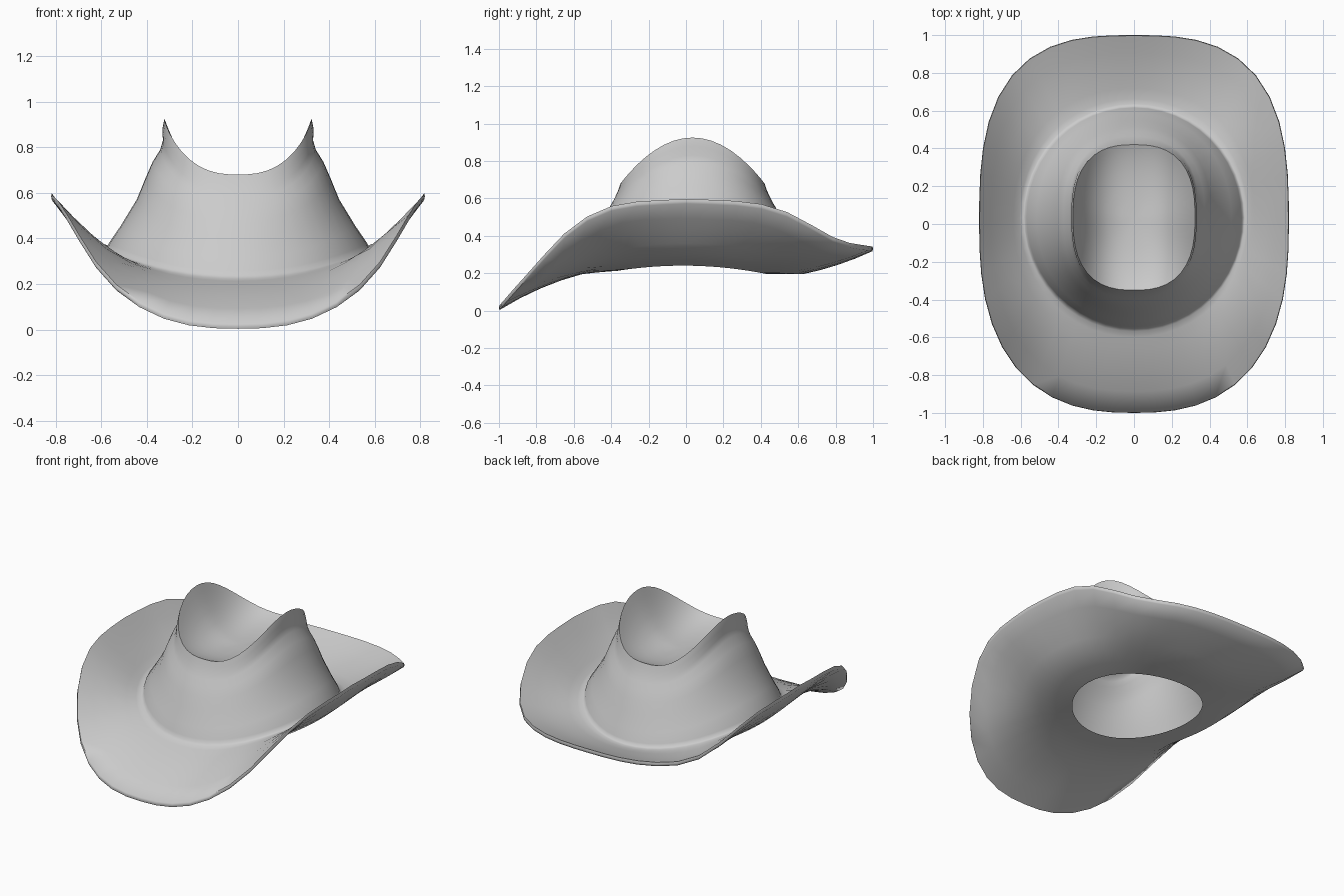
import bpy, bmesh, math

if "Cube" in bpy.data.objects:
    bpy.data.objects.remove(bpy.data.objects["Cube"])

SEG = 48


def lookup(table, v):
    """Linear interpolation through a few profile points."""
    for (a, p), (b, q) in zip(table, table[1:]):
        if v <= b:
            return p + (q - p) * max(0, (v - a) / (b - a))
    return table[-1][1]


def ring(rx, ry, cy, n, height, n_front=None):
    """Superelliptic loop; height(cos, sin, y) gives z."""
    pts = []
    for i in range(SEG):
        t = 2 * math.pi * i / SEG
        c, s = math.cos(t), math.sin(t)
        m = n_front if n_front and s < 0 else n
        k = (abs(c) ** m + abs(s) ** m) ** (-1 / m)
        x, y = rx * c * k, cy + ry * s * k
        pts.append((x, y, height(c * k, s * k, y)))
    return pts


def mix(r1, r2, f, g=None, lift=None):
    """Blend two loops: f in plan, g in height, plus a per-point lift."""
    out = []
    for i, (p, q) in enumerate(zip(r1, r2)):
        ff = f(i) if callable(f) else f
        gg = ff if g is None else g
        dz = lift(i) if lift else 0
        out.append((p[0] + (q[0] - p[0]) * ff, p[1] + (q[1] - p[1]) * ff,
                    p[2] + (q[2] - p[2]) * gg + dz))
    return out


def drop(r, dz):
    return [(x, y, z - dz) for x, y, z in r]


def side(i):
    return math.cos(2 * math.pi * i / SEG) ** 2


def front(i):
    return -math.sin(2 * math.pi * i / SEG)


# key loops: brim edge, crown base, crown rim, head opening
EDGE = [(-1, .025), (-.9, .14), (-.8, .25), (-.7, .365), (-.6, .46), (-.45, .55),
        (-.25, .585), (0, .597), (.25, .588), (.4, .57), (.5, .545), (.6, .50),
        (.7, .44), (.8, .385), (.88, .36), (1, .342)]
edge = ring(.817, .997, 0, 2.9, lambda c, s, y: lookup(EDGE, y), 2.55)
lip = drop(ring(.82, 1.0, 0, 2.9, lambda c, s, y: lookup(EDGE, y), 2.55), .012)
base = ring(.58, .59, .035, 2, lambda c, s, y: .225 + .11 * c * c)
rim = ring(.323, .385, .035, 2.6, lambda c, s, y: .68 + .245 * max(0, 1 - s * s))
hole = ring(.375, .395, .03, 2, lambda c, s, y: .205 + .035 * c * c - .008 * s)


def bow(f):
    """Slight arch of the brim front, slight sag of its sides."""
    a = .08 * f * (1 - f)
    return lambda i: a * (front(i) if front(i) > 0 else .6 * front(i)) - .8 * a * side(i)


loops = []
# underside of the brim, from opening to edge
under_edge = drop(edge, .025)
under_base = drop(base, .03)
loops += [hole, mix(hole, under_base, .5, .42), under_base]
loops += [mix(under_base, under_edge, f, None, bow(f)) for f in (.25, .5, .75)]
loops += [under_edge, lip, edge]
# top of the brim, back in to the crown
loops += [mix(base, edge, f, None, bow(f)) for f in (.75, .5, .25, .1)]
loops.append(drop(mix(base, edge, .03), -.004))
# crown wall, pinched below the side peaks: height, plan at sides, plan at front
WALL = [(.025, .01, .01), (.07, .045, .045), (.2, .25, .18), (.4, .53, .37), (.55, .67, .52),
        (.68, .80, .66), (.77, .93, .78), (.84, .975, .86), (.92, .965, .94), (1, 1, 1)]


def wall(low, high, rows):
    return [mix(low, high, lambda i: ff + (fs - ff) * side(i), h) for h, fs, ff in rows]


loops += wall(base, rim, WALL)
# crease sunk into the crown top
centre = [(0, .035, .63)] * SEG
DENT = (.94, .87, .77, .62, .42, .2)
loops += [mix(centre, rim, f, f ** 3) for f in DENT]

# hollow inside: thin shell following the crown wall and the crease
axis = [(0, .035, 0)] * SEG
inner_base = mix(base, axis, .035, 0)
inner_rim = drop(mix(rim, axis, .045, 0), .03)
lining = [drop(mix(hole, under_base, .5, .42), -.02)]
lining += wall(inner_base, inner_rim, WALL[1:-1])
lining += [drop(mix(centre, rim, f, f ** 3), .022) for f in DENT[1:]]
loops = lining[::-1] + loops

bm = bmesh.new()
rows = [[bm.verts.new(p) for p in r] for r in loops]
for a, b in zip(rows, rows[1:]):
    for i in range(SEG):
        j = (i + 1) % SEG
        bm.faces.new((a[i], a[j], b[j], b[i]))
for row, z in ((rows[0], .608), (rows[-1], .63)):
    tip = bm.verts.new((0, .035, z))
    for i in range(SEG):
        bm.faces.new((row[i], row[(i + 1) % SEG], tip))
bmesh.ops.recalc_face_normals(bm, faces=bm.faces)
mesh = bpy.data.meshes.new("hat")
bm.to_mesh(mesh)
bm.free()
hat = bpy.data.objects.new("hat", mesh)
bpy.context.collection.objects.link(hat)
bpy.context.view_layer.objects.active = hat
hat.select_set(True)
bpy.ops.object.shade_smooth_by_angle(angle=math.radians(65))
